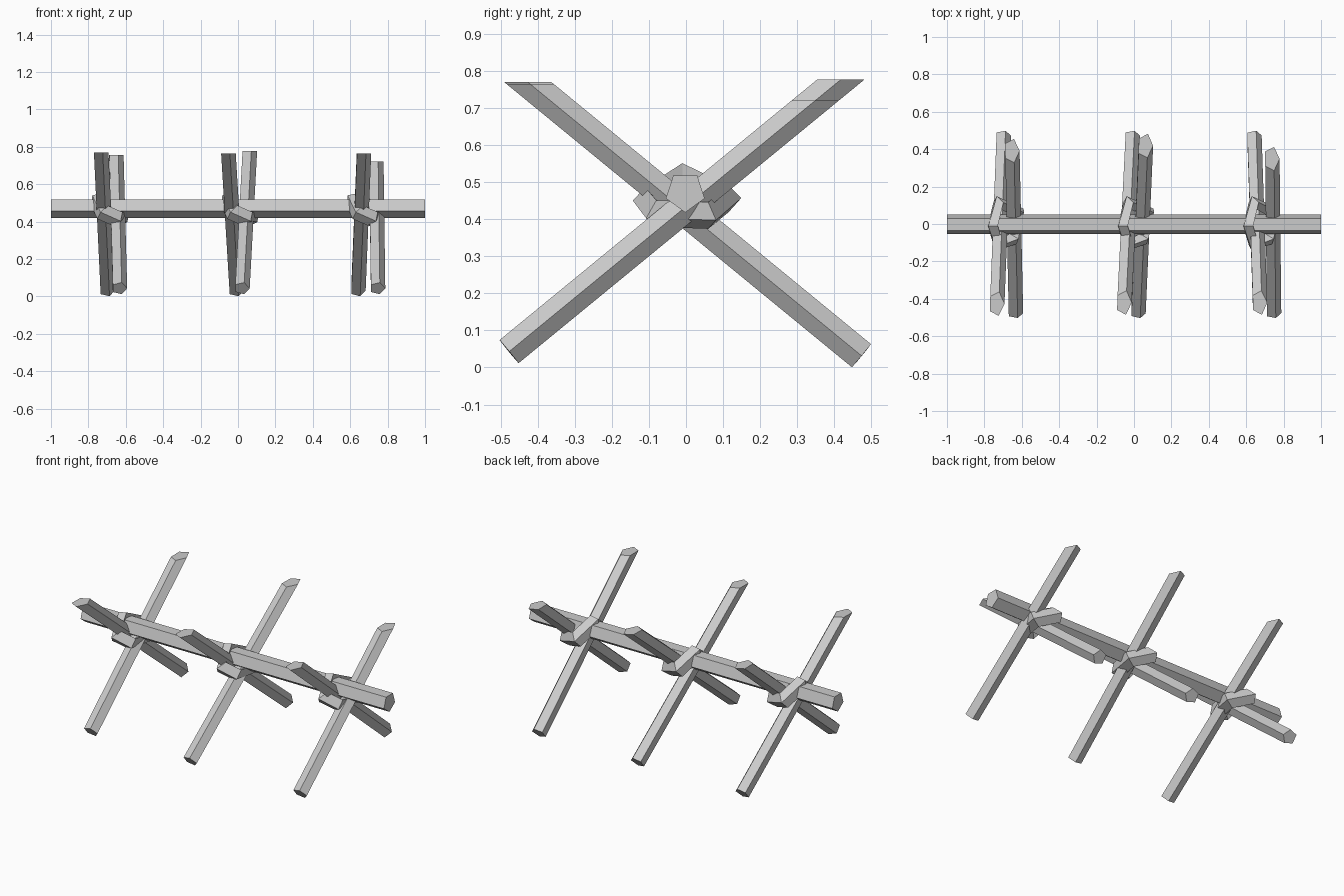
import bpy, bmesh, math
from mathutils import Vector

cube = bpy.data.objects.get("Cube")
if cube:
    bpy.data.objects.remove(cube)

grey = bpy.data.materials.new("weathered grey")
grey.use_nodes = True
COLOUR = (0.6, 0.6, 0.6, 1)
grey.diffuse_color = COLOUR
grey.node_tree.nodes["Principled BSDF"].inputs["Base Color"].default_value = COLOUR


def skin(name, loops, closed=False):
    """Join matching loops of points with quads; cap the ends unless closed."""
    bm = bmesh.new()
    rings = [[bm.verts.new(p) for p in loop] for loop in loops]
    n = len(rings[0])
    pairs = list(zip(rings, rings[1:]))
    if closed:
        pairs.append((rings[-1], rings[0]))
    else:
        bm.faces.new(rings[0])
        bm.faces.new(rings[-1])
    for a, b in pairs:
        for i in range(n):
            j = (i + 1) % n
            bm.faces.new((a[i], a[j], b[j], b[i]))
    bmesh.ops.recalc_face_normals(bm, faces=bm.faces)
    mesh = bpy.data.meshes.new(name)
    bm.to_mesh(mesh)
    bm.free()
    mesh.materials.append(grey)
    obj = bpy.data.objects.new(name, mesh)
    bpy.context.collection.objects.link(obj)


def pentagon(centre, point_dir, side_dir, radius):
    """Five-sided section with one corner towards point_dir."""
    angles = [math.tau * i / 5 for i in range(5)]
    return [centre + radius * (math.cos(a) * point_dir + math.sin(a) * side_dir)
            for a in angles]


X, Y, Z = Vector((1, 0, 0)), Vector((0, 1, 0)), Vector((0, 0, 1))

# Long horizontal beam, ridge downwards
skin("main_beam", [pentagon(Vector((x, -0.002, 0.473)), -Z, Y, 0.055) for x in (-1, 1)])


def stake(name, foot, top_x, side, top_z):
    """Leaning stake: square-cut foot, top cut level at top_z."""
    run = 0.9
    axis = Vector((top_x - foot.x, side * run, 0.82 * run)).normalized()
    across = axis.cross(X).normalized()
    point = across.cross(axis).normalized()
    base = pentagon(foot, point, across, 0.0425)
    top = [p + axis * ((top_z - p.z) / axis.z) for p in base]
    skin(name, [base, top])


def binding(name, cx):
    """Faceted band slung diagonally round the crossing."""
    path = [Vector(p) for p in ((-0.06, -0.01, 0.515), (-0.03, 0.115, 0.455),
                                (0.08, 0.06, 0.41), (0.05, -0.08, 0.415),
                                (-0.03, -0.11, 0.45))]
    mid = sum(path, Vector()) / len(path)
    normal = Vector((0.6, 0, 0.8))
    loops = []
    for p in path:
        out = (p - mid).normalized()
        c = p + X * cx
        loops.append([c + out * 0.035, c + normal * 0.045,
                      c - out * 0.035, c - normal * 0.045])
    skin(name, loops, closed=True)


# Three crossings: front-leaning stake, back-leaning stake and binding
# Columns: back foot x, front top x, top z, front foot x, back top x, top z, binding x
crossings = {
    "right": (-0.70, -0.735, 0.77, -0.635, -0.655, 0.755, -0.695),
    "middle": (-0.01, -0.055, 0.765, 0.02, 0.06, 0.777, 0.0),
    "left": (0.64, 0.67, 0.765, 0.745, 0.735, 0.72, 0.67),
}
for label, (bf, ft, fz, ff, bt, bz, cx) in crossings.items():
    stake(label + "_front_leaning_stake", Vector((bf, 0.473, 0.032)), ft, -1, fz)
    stake(label + "_back_leaning_stake", Vector((ff, -0.477, 0.043)), bt, 1, bz)
    binding(label + "_binding", cx)
